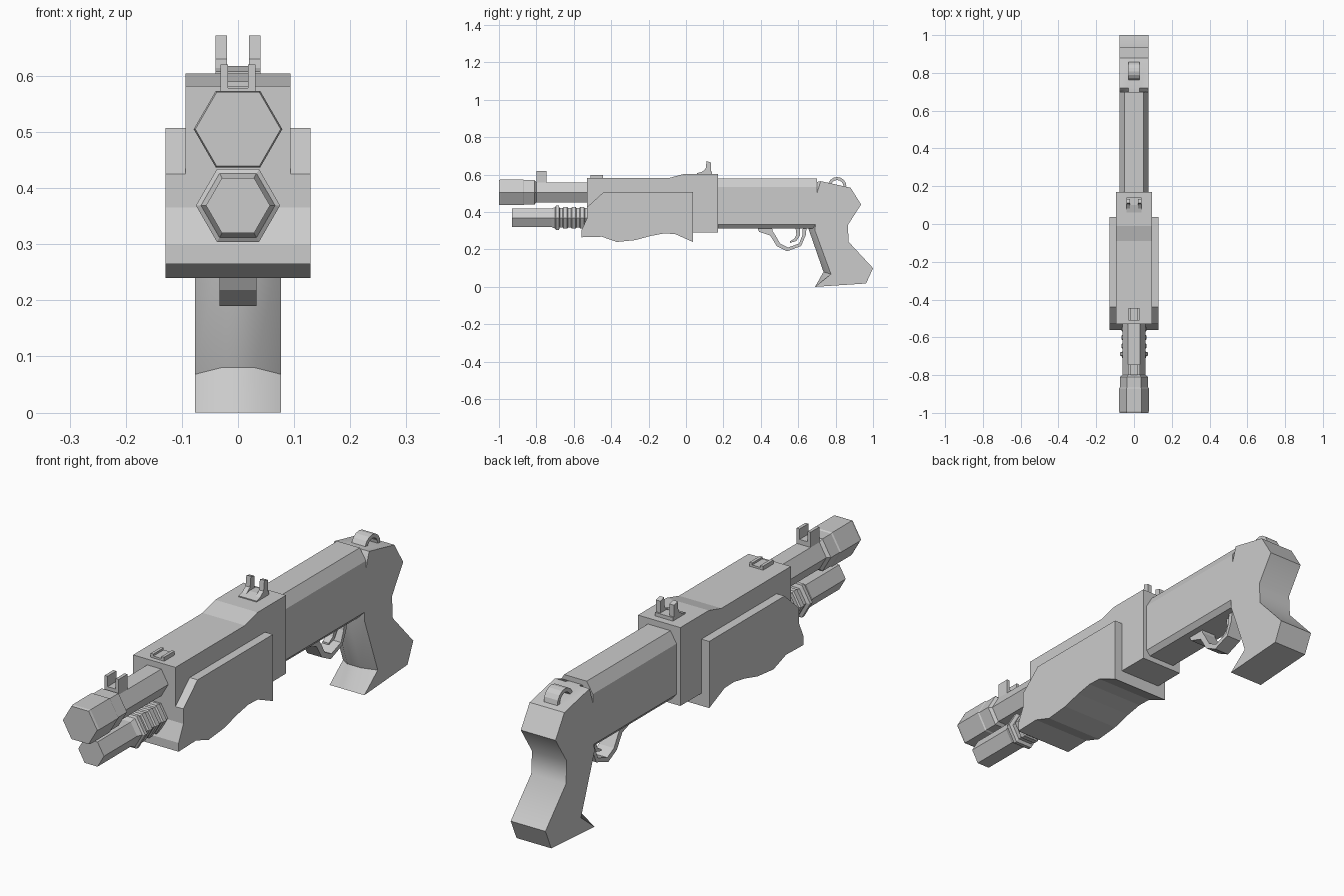
import bpy, bmesh, math

if "Cube" in bpy.data.objects:
    bpy.data.objects.remove(bpy.data.objects["Cube"])


def add(name, bm, smooth=None):
    bmesh.ops.remove_doubles(bm, verts=bm.verts, dist=1e-5)
    bmesh.ops.recalc_face_normals(bm, faces=bm.faces)
    me = bpy.data.meshes.new(name)
    bm.to_mesh(me)
    bm.free()
    ob = bpy.data.objects.new(name, me)
    bpy.context.collection.objects.link(ob)
    if smooth:
        bpy.ops.object.select_all(action='DESELECT')
        ob.select_set(True)
        bpy.context.view_layer.objects.active = ob
        bpy.ops.object.shade_smooth_by_angle(angle=math.radians(smooth))
    return ob


def loft(name, rings, smooth=None):
    """Skin a list of equal-length closed rings and cap both ends."""
    bm = bmesh.new()
    vs = [[bm.verts.new(p) for p in r] for r in rings]
    n = len(vs[0])
    for a, b in zip(vs, vs[1:]):
        for i in range(n):
            j = (i + 1) % n
            bm.faces.new((a[i], a[j], b[j], b[i]))
    bm.faces.new(vs[0])
    bm.faces.new(vs[-1])
    return add(name, bm, smooth)


def side_extrude(name, yz, x0, x1):
    return loft(name, [[(x, y, z) for y, z in yz] for x in (x0, x1)])


def front_extrude(name, xz, y0, y1):
    return loft(name, [[(x, y, z) for x, z in xz] for y in (y0, y1)])


def hex_tube(name, zc, stations):
    """Six-sided lathe along y from (y, radius) pairs."""
    ang = [math.radians(60 * i) for i in range(6)]
    return loft(name, [[(r * math.cos(a), y, zc + r * math.sin(a)) for a in ang]
                       for y, r in stations])


def band(name, outer, inner, w):
    """Open strap with thickness, swept between two matching yz paths."""
    return side_extrude(name, outer + inner[::-1], -w, w)


# Barrel with stepped muzzle
hex_tube("barrel", 0.505, [(-1, .076), (-.99, .079), (-.87, .079), (-.865, .075),
                           (-.81, .075), (-.8, .062), (-.5, .062)])

# Magazine tube with ridged collar
stations = [(-.93, .057), (-.72, .057), (-.70, .066), (-.695, .075), (-.68, .075), (-.675, .06)]
for y in (-.645, -.60, -.555):
    stations += [(y - .015, .06), (y - .01, .066), (y + .01, .066), (y + .015, .06)]
hex_tube("magazine_tube", 0.369, stations + [(-.5, .06)])

# Receiver shroud
side_extrude("shroud", [(-.53, .582), (-.09, .582), (-.01, .604), (.17, .604), (.17, .29),
                        (-.1, .29), (-.53, .29)], -.094, .094)

# Sliding fore-end: wavy underside, chamfered upper front corner
side_extrude("fore_end", [(-.53, .425), (-.44, .507), (.037, .507), (.037, .24), (-.06, .283),
                          (-.12, .285), (-.19, .272), (-.27, .25), (-.37, .24),
                          (-.45, .268), (-.56, .265), (-.56, .30), (-.53, .365)], -.129, .129)

# Rear receiver with chamfered edges
half = [(.05, .58), (.077, .535), (.077, .332), (.06, .312)]
front_extrude("rear_receiver", half + [(-x, z) for x, z in half[::-1]], .1, .70)

# Pistol grip: front face is ridged along the centre
back = [(.72, .565), (.88, .53), (.936, .44), (.865, .33), (.87, .24),
        (1.0, .10), (.963, .018), (.69, 0)]
edge = back + [(.775, .068), (.69, .30), (.70, .50)]
mid = back + [(.735, .08), (.655, .31), (.655, .55)]
loft("grip", [[(x, y, z) for y, z in p]
              for x, p in ((-.077, edge), (-.03, mid), (.03, mid), (.077, edge))], 40)


# Sling loop on top of the grip
def arc(r, n=8):
    return [(.808 + r * math.cos(math.pi * i / n), .537 + r * math.sin(math.pi * i / n))
            for i in range(n + 1)]


band("sling_loop", arc(.05), arc(.034), .03)

# Trigger guard and trigger
band("trigger_guard",
     [(.38, .32), (.39, .295), (.45, .275), (.485, .218), (.54, .190), (.615, .218), (.64, .275), (.645, .32)],
     [(.46, .32), (.462, .30), (.475, .28), (.503, .232), (.545, .210), (.605, .232), (.622, .275), (.625, .32)],
     .033)
band("trigger", [(.61, .32), (.61, .275), (.59, .245), (.555, .235)],
     [(.585, .32), (.59, .28), (.58, .258), (.555, .243)], .014)


# Open notch sights
def notch(name, w, gap, y0, y1, z0, zb, z1):
    front_extrude(name, [(-w, z0), (w, z0), (w, z1), (gap, z1), (gap, zb),
                         (-gap, zb), (-gap, z1), (-w, z1)], y0, y1)


notch("front_sight", .031, .018, -.80, -.745, .545, .578, .62)
notch("middle_sight", .03, .018, -.51, -.445, .575, .59, .598)

# Rear sight: base plate with two curved posts
side_extrude("rear_sight_base", [(.06, .60), (.06, .608), (.10, .618), (.14, .618), (.14, .60)], -.04, .04)
for s, tag in ((-1, "left"), (1, "right")):
    side_extrude("rear_sight_post_" + tag,
                 [(.075, .608), (.105, .63), (.11, .672), (.133, .665), (.133, .60)],
                 s * .02, s * .04)
